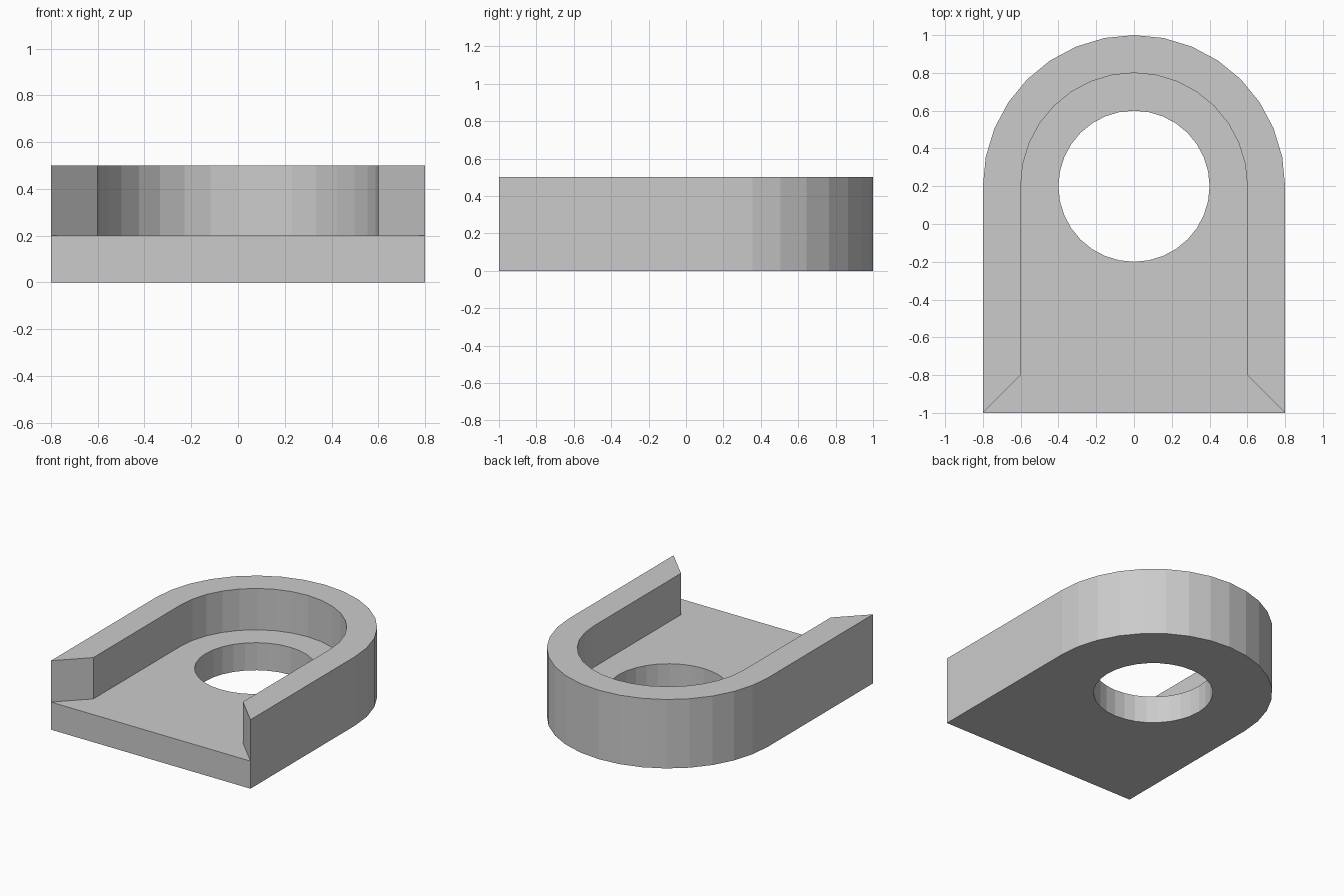
import bpy, bmesh, math

cube = bpy.data.objects.get("Cube")
if cube:
    bpy.data.objects.remove(cube, do_unlink=True)

SEGMENTS = 32       # sides of a full circle
CENTRE_Y = 0.2      # shared centre of the arch and the hole
FLOOR, TOP = 0.2, 0.5


def circle_points(radius, count):
    return [(radius * math.cos(2 * math.pi * i / SEGMENTS),
             CENTRE_Y + radius * math.sin(2 * math.pi * i / SEGMENTS))
            for i in range(count)]


def arch_points(radius, front_y):
    """U-shaped outline: straight legs joined by a half circle at the back."""
    arc = circle_points(radius, SEGMENTS // 2 + 1)
    return [(radius, front_y)] + arc + [(-radius, front_y)]


bm = bmesh.new()


def ring(points, z):
    return [bm.verts.new((x, y, z)) for x, y in points]


def bridge(a, b, closed=False):
    """Quads between two matching rows of vertices."""
    n = len(a)
    for i in range(n if closed else n - 1):
        j = (i + 1) % n
        bm.faces.new((a[i], a[j], b[j], b[i]))


def fill(*loops):
    """Flat face bounded by an outer loop and a hole."""
    edges = []
    for loop in loops:
        for a, b in zip(loop, loop[1:] + loop[:1]):
            edges.append(bm.edges.get((a, b)) or bm.edges.new((a, b)))
    bmesh.ops.triangle_fill(bm, edges=edges, use_beauty=True)


outer, inner = arch_points(0.8, -1), arch_points(0.6, -0.8)
hole = circle_points(0.4, SEGMENTS)
outer_low, outer_top = ring(outer, 0), ring(outer, TOP)
inner_low, inner_top = ring(inner, FLOOR), ring(inner, TOP)
hole_low, hole_top = ring(hole, 0), ring(hole, FLOOR)
corner_l, corner_r = ring([outer[0], outer[-1]], FLOOR)

# Outer wall: the straight sides also meet the floor corners
bridge(outer_low[1:-1], outer_top[1:-1])
bm.faces.new((outer_low[0], outer_low[1], outer_top[1], outer_top[0], corner_l))
bm.faces.new((outer_low[-2], outer_low[-1], corner_r, outer_top[-1], outer_top[-2]))

# Rim, inner wall and through hole
bridge(outer_top, inner_top)
bridge(inner_top, inner_low)
bridge(hole_low, hole_top, closed=True)

# Slanted wall ends and plate front
bm.faces.new((corner_l, outer_top[0], inner_top[0], inner_low[0]))
bm.faces.new((corner_r, inner_low[-1], inner_top[-1], outer_top[-1]))
bm.faces.new((outer_low[0], corner_l, corner_r, outer_low[-1]))

# Floor and underside
fill([corner_l] + inner_low + [corner_r], hole_top)
fill(outer_low, hole_low)
bmesh.ops.recalc_face_normals(bm, faces=bm.faces[:])

mesh = bpy.data.meshes.new("walled_bracket")
bm.to_mesh(mesh)
bm.free()
bracket = bpy.data.objects.new("walled_bracket", mesh)
bpy.context.collection.objects.link(bracket)

# Plain grey finish
grey = bpy.data.materials.new("light_grey")
grey.use_nodes = True
colour = (0.6, 0.6, 0.6, 1)
grey.diffuse_color = colour
grey.node_tree.nodes["Principled BSDF"].inputs["Base Color"].default_value = colour
mesh.materials.append(grey)
